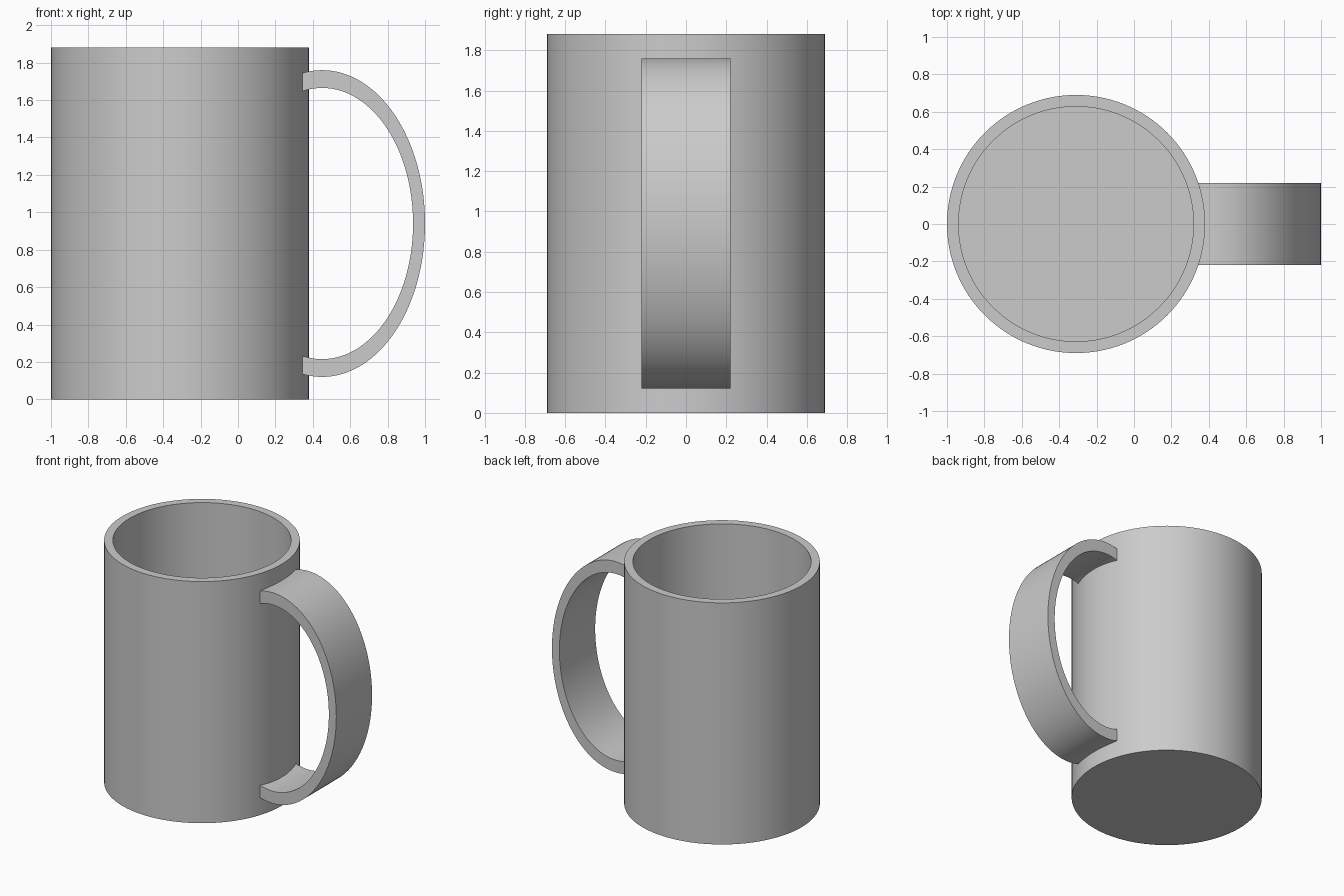
import bpy, bmesh, math

cube = bpy.data.objects.get("Cube")
if cube:
    bpy.data.objects.remove(cube)

CX, R, WALL, HEIGHT = -0.31, 0.69, 0.062, 1.88
SEGMENTS = 128

grey = bpy.data.materials.new("plain grey")
grey.use_nodes = True
grey.diffuse_color = (0.6, 0.6, 0.6, 1)
grey.node_tree.nodes["Principled BSDF"].inputs["Base Color"].default_value = (0.6, 0.6, 0.6, 1)


def make_object(name, bm):
    bmesh.ops.recalc_face_normals(bm, faces=bm.faces)
    mesh = bpy.data.meshes.new(name)
    bm.to_mesh(mesh)
    bm.free()
    mesh.materials.append(grey)
    obj = bpy.data.objects.new(name, mesh)
    bpy.context.collection.objects.link(obj)
    return obj


def activate(obj):
    bpy.ops.object.select_all(action='DESELECT')
    obj.select_set(True)
    bpy.context.view_layer.objects.active = obj


def ring(bm, radius, z):
    return bmesh.ops.create_circle(bm, segments=SEGMENTS, radius=radius)["verts"], z


def loft(bm, loops, closed=False):
    """Join successive vertex loops with quads."""
    pairs = list(zip(loops, loops[1:] + loops[:1]))
    for a, b in pairs if closed else pairs[:-1]:
        for i in range(len(a)):
            j = (i + 1) % len(a)
            bm.faces.new((a[i], a[j], b[j], b[i]))


def lathe(name, profile):
    """Revolve a profile about the cup axis and cap both of its ends."""
    bm = bmesh.new()
    angles = [math.tau * i / SEGMENTS for i in range(SEGMENTS)]
    loops = [[bm.verts.new((CX + r * math.cos(a), r * math.sin(a), z)) for a in angles]
             for r, z in profile]
    loft(bm, loops)
    bm.faces.new(loops[0])
    bm.faces.new(loops[-1])
    return make_object(name, bm)


def elliptical_band(name, cx, cz, outer, inner, half_width):
    """Flat-sided elliptical hoop lying in the xz plane."""
    bm = bmesh.new()
    angles = [math.tau * i / SEGMENTS for i in range(SEGMENTS)]
    loops = []
    for (rx, rz), y in ((outer, -half_width), (outer, half_width),
                        (inner, half_width), (inner, -half_width)):
        loops.append([bm.verts.new((cx + rx * math.cos(a), y, cz + rz * math.sin(a)))
                      for a in angles])
    loft(bm, loops, closed=True)
    return make_object(name, bm)


# Hollow cup with a thin floor
cup = lathe("cup", [(R, 0), (R, HEIGHT), (R - WALL, HEIGHT), (R - WALL, WALL)])

# Handle hoop, trimmed where it enters the cup wall
handle = elliptical_band("handle", 0.45, HEIGHT / 2, (0.55, 0.82), (0.486, 0.725), 0.22)
cutter = lathe("handle_cutter", [(R - 0.02, -0.1), (R - 0.02, HEIGHT + 0.1)])
cutter.hide_render = True
trim = handle.modifiers.new("trim", 'BOOLEAN')
trim.operation = 'DIFFERENCE'
trim.solver = 'EXACT'
trim.object = cutter
activate(handle)
bpy.ops.object.modifier_apply(modifier=trim.name)
bpy.data.objects.remove(cutter)

# Smooth walls with crisp rims
for part in (cup, handle):
    activate(part)
    bpy.ops.object.shade_smooth_by_angle(angle=math.radians(30))
